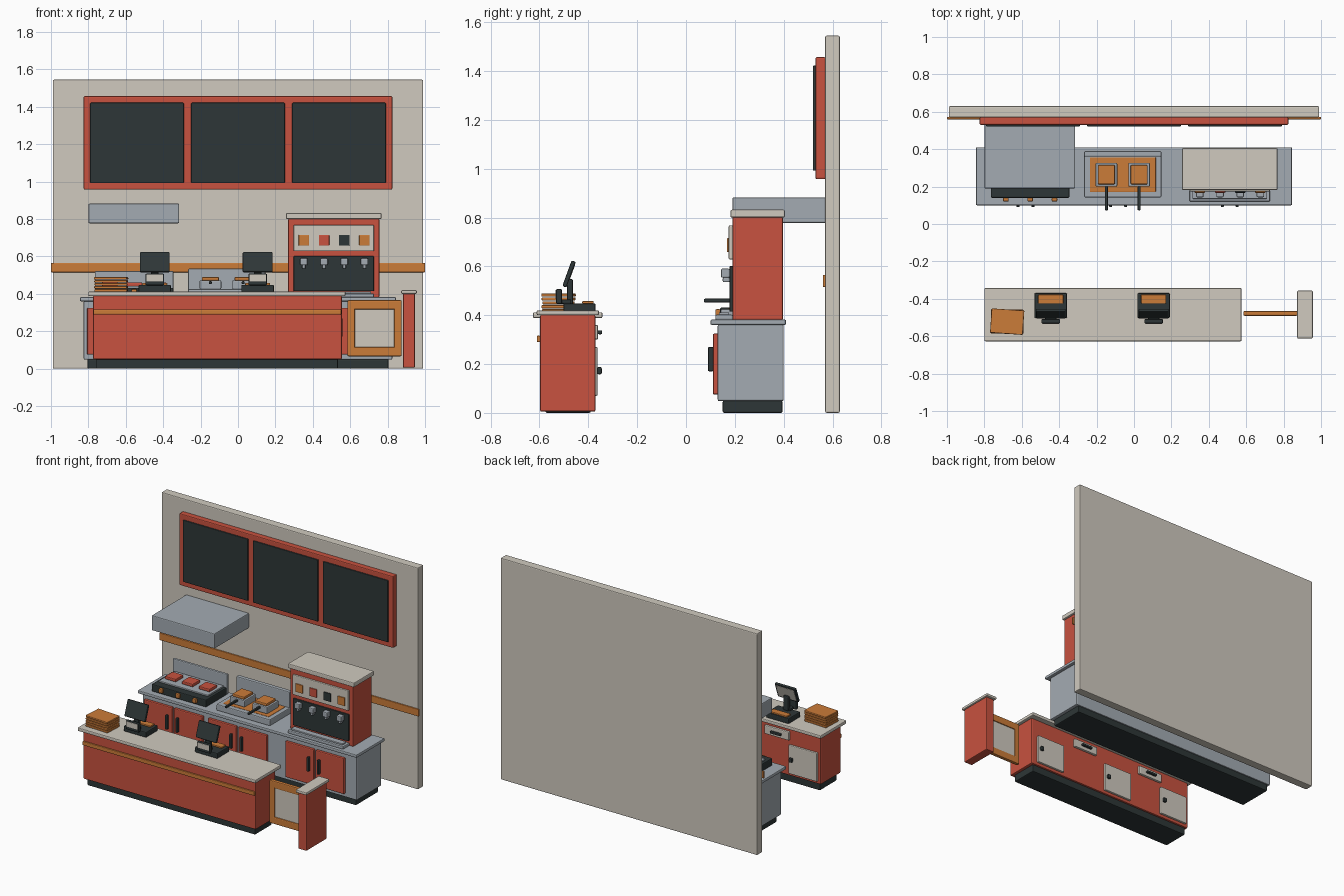
import bpy
import bmesh
import math
import random
from mathutils import Vector

random.seed(4)
if "Cube" in bpy.data.objects:
    bpy.data.objects.remove(bpy.data.objects["Cube"], do_unlink=True)

THIN = 0.01
LAP = 0.002


def material(name, red, green, blue):
    mat = bpy.data.materials.new(name)
    mat.use_nodes = True
    mat.diffuse_color = (red, green, blue, 1)
    shader = mat.node_tree.nodes["Principled BSDF"]
    shader.inputs["Base Color"].default_value = mat.diffuse_color
    return mat


CREAM = material("cream", 0.63, 0.59, 0.52)
RED = material("red", 0.58, 0.085, 0.05)
ORANGE = material("orange", 0.6, 0.2, 0.04)
DARK = material("charcoal", 0.027, 0.037, 0.038)
STEEL = material("steel", 0.37, 0.41, 0.45)


def mid(centre, width):
    """Span of a given width around a centre."""
    return (centre - width / 2, centre + width / 2)


def wider(span, margin):
    return (span[0] - margin, span[1] + margin)


def box(name, mat, x, y, z, tilt=0, spin=0):
    """Softly bevelled box; returns its spans so other parts can sit on it."""
    spans = (x, y, z)
    size = Vector([high - low for low, high in spans])
    bm = bmesh.new()
    bmesh.ops.create_cube(bm, size=1)
    bmesh.ops.scale(bm, vec=size, verts=bm.verts)
    mesh = bpy.data.meshes.new(name)
    bm.to_mesh(mesh)
    bm.free()
    mesh.materials.append(mat)
    part = bpy.data.objects.new(name, mesh)
    part.location = [(low + high) / 2 for low, high in spans]
    part.rotation_euler = (tilt, 0, spin)
    bpy.context.collection.objects.link(part)
    bevel = part.modifiers.new("soft_edges", "BEVEL")
    bevel.width = min(0.006, min(size) * 0.3)
    bevel.segments = 2
    return spans


def on_top(name, mat, base, x, y, height):
    top = base[2][1]
    return box(name, mat, x, y, (top - LAP, top + height))


def on_front(name, mat, base, x, z, depth):
    face = base[1][0]
    return box(name, mat, x, (face - depth, face + LAP), z)


def on_back(name, mat, base, x, z, depth):
    face = base[1][1]
    return box(name, mat, x, (face - LAP, face + depth), z)


# Back wall, rail, menu board and hood
wall = box("back_wall", CREAM, mid(0, 1.98), (0.57, 0.63), (0, 1.545))
on_front("wall_rail", ORANGE, wall, mid(0, 2), mid(0.54, 0.05), THIN)
menu = on_front("menu_board", RED, wall, mid(0, 1.65), mid(1.207, 0.5), 0.04)
for step in (-1, 0, 1):
    on_front("menu_panel", DARK, menu, mid(step * 0.54, 0.5), mid(1.207, 0.43), THIN)
on_front("extractor_hood", STEEL, wall, mid(-0.557, 0.485), mid(0.83, 0.105), 0.38)

# Back counter with three pairs of doors
box("back_kick", DARK, mid(0, 1.61), (0.15, 0.395), (0, 0.05))
cabinet = box("back_cabinet", STEEL, mid(0, 1.65), (0.13, 0.4), (0.048, 0.362))
worktop = box("back_worktop", STEEL, mid(0, 1.69), (0.1, 0.41), (0.36, 0.382))
for centre in (-0.58, -0.085, 0.512):
    for side in (-1, 1):
        door = on_front("back_door", RED, cabinet,
                        mid(centre + side * 0.117, 0.22), mid(0.2, 0.25), 0.02)
        on_front("back_handle", DARK, door,
                 mid(centre + side * 0.04, 0.016), mid(0.22, 0.1), 0.02)

# Grill with patties and knobs
grill_x = -0.555
grill = on_top("grill_body", DARK, worktop, mid(grill_x, 0.42), (0.14, 0.37), 0.05)
plate = on_top("grill_plate", STEEL, grill, wider(grill[0], -0.02), (0.19, 0.365), THIN)
on_top("grill_backsplash", STEEL, worktop, grill[0], (0.37, 0.39), 0.14)
for step in (-1, 0, 1):
    x = grill_x + step * 0.13
    on_top("patty", RED, plate, mid(x, 0.085), mid(0.275, 0.085), 0.02)
    on_front("grill_knob", ORANGE, grill, mid(x, 0.03), mid(0.41, 0.03), 0.02)

# Fryer with two baskets
fryer_x = -0.06
fryer = on_top("fryer_body", STEEL, worktop, mid(fryer_x, 0.413), (0.142, 0.385), 0.043)
oil = on_top("fryer_oil", ORANGE, fryer, wider(fryer[0], -0.03), (0.172, 0.355), LAP)
on_top("fryer_backsplash", STEEL, worktop, fryer[0], (0.36, 0.39), 0.153)
for x in mid(fryer_x, 0.175):
    basket = on_top("basket", STEEL, oil, mid(x, 0.116), (0.2, 0.327), 0.045)
    on_top("basket_food", ORANGE, basket,
           wider(basket[0], -0.012), wider(basket[1], -0.012), 0.018)
    on_front("basket_handle", DARK, basket, mid(x, 0.016), mid(0.46, 0.015), 0.127)

# Drinks machine
drinks_x = 0.512
face_span = mid(drinks_x, 0.43)
drinks = on_top("drinks_body", RED, worktop, mid(drinks_x, 0.487), (0.19, 0.397), 0.42)
on_top("drinks_cap", CREAM, drinks, wider(drinks[0], 0.012), wider(drinks[1], 0.008), 0.03)
label = on_front("drinks_label_panel", CREAM, drinks, face_span, mid(0.698, 0.14), 0.015)
bay = on_front("drinks_bay", DARK, drinks, face_span, mid(0.508, 0.187), 0.012)
tray = on_front("drip_tray", STEEL, drinks, face_span, (0.38, 0.402), 0.07)
on_top("drip_grid", STEEL, tray, wider(tray[0], -0.015), wider(tray[1], -0.015), THIN)
for step, mat in enumerate((ORANGE, RED, DARK, ORANGE)):
    x = 0.352 + step * 0.108
    on_front("flavour_button", mat, label, mid(x, 0.056), mid(0.687, 0.057), LAP * 4)
    on_front("tap", STEEL, bay, mid(x, 0.04), mid(0.572, 0.037), 0.035)
    on_front("tap_spout", STEEL, bay, mid(x, 0.018), mid(0.545, 0.02), 0.028)

# Front counter with staff doors behind
box("front_kick", DARK, (-0.76, 0.535), (-0.575, -0.39), (0, 0.055))
counter = box("front_cabinet", RED, (-0.775, 0.555), (-0.598, -0.378), (0.05, 0.39))
bar = box("front_worktop", CREAM, (-0.8, 0.575), (-0.627, -0.342), (0.388, 0.412))
on_front("front_stripe", ORANGE, counter,
         wider(counter[0], -LAP), mid(0.303, 0.027), 0.013)
for x in (0.4, -0.17, -0.645):
    door = on_back("staff_door", CREAM, counter, mid(x, 0.22), mid(0.17, 0.2), 0.016)
    on_back("staff_door_knob", DARK, door, mid(x + 0.085, 0.024), mid(0.173, 0.03), 0.017)

# Tills: keys and screen face the staff, a small display faces customers
lean = math.radians(-20)
screen_y, screen_z = -0.479, 0.569
face_y = screen_y + THIN * math.cos(lean)
face_z = screen_z + THIN * math.sin(lean)
for x in (-0.445, 0.105):
    drawer = on_back("staff_drawer", CREAM, counter, mid(x, 0.19), mid(0.33, 0.06), 0.018)
    on_back("staff_drawer_handle", DARK, drawer, mid(x, 0.08), mid(0.33, 0.016), 0.017)
    till = on_top("till_base", DARK, bar, mid(x, 0.174), (-0.502, -0.37), 0.036)
    on_top("till_keys", ORANGE, till, mid(x, 0.134), (-0.425, -0.378), THIN)
    on_top("till_pole", DARK, till, mid(x, 0.04), mid(-0.475, 0.025), 0.1)
    on_top("display_arm", DARK, till, mid(x, 0.06), (-0.52, -0.47), 0.016)
    display = on_top("customer_display", DARK, till, mid(x, 0.1), mid(-0.52, 0.024), 0.06)
    on_front("customer_display_face", CREAM, display, mid(x, 0.09), mid(0.485, 0.037), LAP)
    box("till_screen", DARK, mid(x, 0.16), mid(screen_y, 0.018), mid(screen_z, 0.112), lean)
    box("till_screen_face", CREAM, mid(x, 0.136), mid(face_y, LAP), mid(face_z, 0.09), lean)

# Stack of loosely piled trays
pile = bar
for step in range(5):
    low = bar[2][1] + step * 0.016
    box("serving_tray", ORANGE, mid(-0.678, 0.175), mid(-0.522, 0.13),
        (low, low + 0.013), spin=random.uniform(-0.08, 0.08))

# Swing gate and end post
gate_x, gate_z = 0.73, 0.216
gate_depth = mid(-0.478, 0.026)
for x in mid(gate_x, 0.25):
    box("gate_stile", ORANGE, mid(x, 0.04), gate_depth, mid(gate_z, 0.3))
for z in mid(gate_z, 0.25):
    box("gate_rail", ORANGE, mid(gate_x, 0.28), gate_depth, mid(z, 0.05))
box("gate_panel", CREAM, mid(gate_x, 0.23), wider(gate_depth, -0.006), mid(gate_z, 0.21))
post = box("end_post", RED, mid(0.914, 0.064), mid(-0.484, 0.226), (0.005, 0.402))
on_top("end_post_cap", CREAM, post, wider(post[0], THIN), wider(post[1], 0.015), 0.018)
